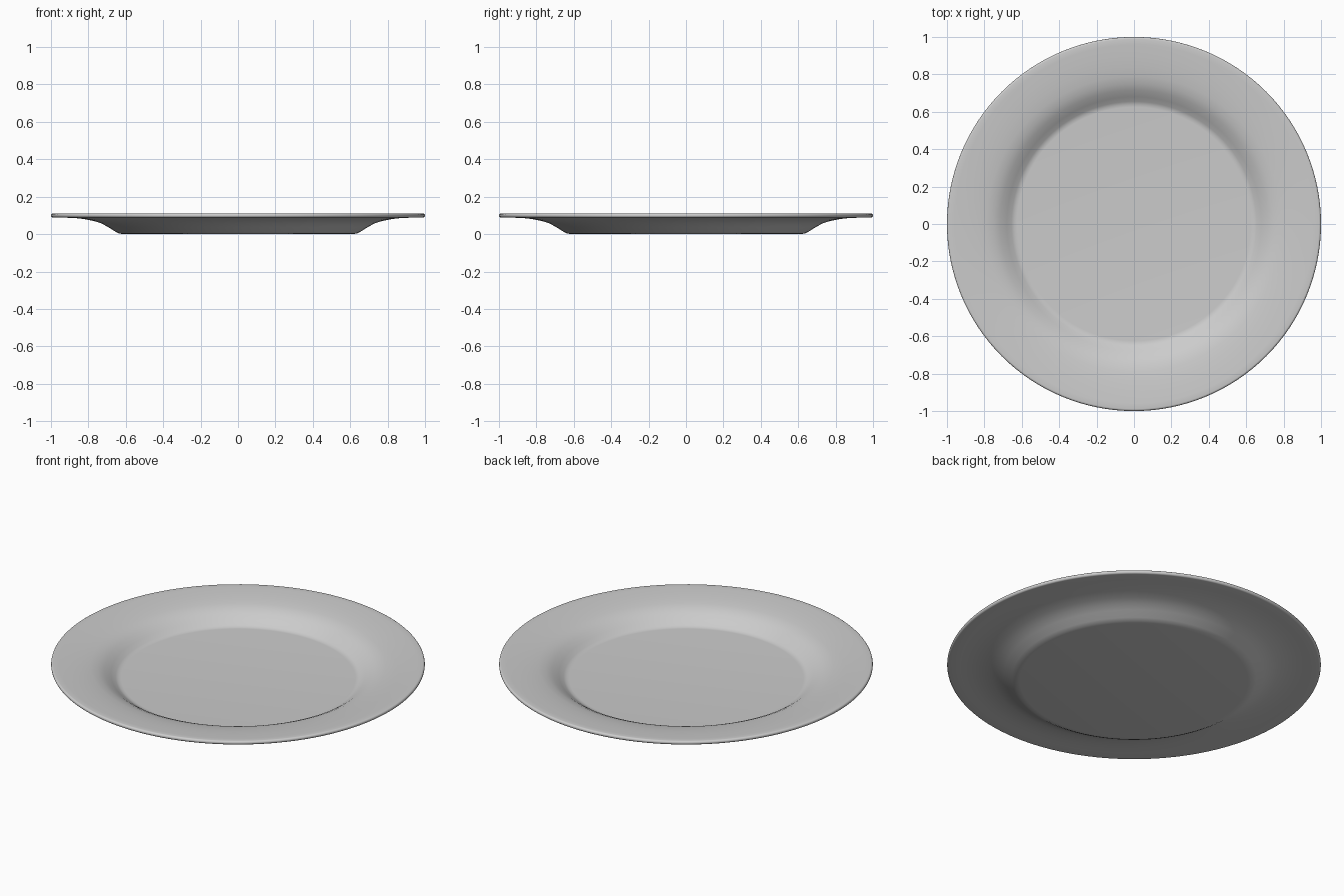
import bpy
import bmesh
import math

cube = bpy.data.objects.get("Cube")
if cube:
    bpy.data.objects.remove(cube, do_unlink=True)

# Pale grey glaze
glaze = bpy.data.materials.new("pale grey glaze")
glaze.use_nodes = True
colour = (0.6, 0.6, 0.6, 1)
glaze.diffuse_color = colour
bsdf = glaze.node_tree.nodes["Principled BSDF"]
bsdf.inputs["Base Color"].default_value = colour
bsdf.inputs["Roughness"].default_value = 0.5

# Half section as (radius, height): underside, rolled lip, then upper surface
underside = [(0, 0), (0.61, 0), (0.635, 0.003), (0.655, 0.013), (0.695, 0.038),
             (0.73, 0.057), (0.77, 0.07), (0.82, 0.08), (0.87, 0.086), (0.93, 0.088)]
lip_radius = 0.011
lip_steps = 8
lip = []
for i in range(lip_steps + 1):
    a = math.pi * (i / lip_steps - 0.5)
    lip.append((1 - lip_radius + lip_radius * math.cos(a),
                0.099 + lip_radius * math.sin(a)))
upper = [(0.96, 0.1085), (0.9, 0.105), (0.84, 0.099), (0.79, 0.092), (0.75, 0.083),
         (0.715, 0.067), (0.68, 0.044), (0.655, 0.026), (0.64, 0.019),
         (0.625, 0.018), (0, 0.018)]
section = underside + lip + upper

# Plate turned around the vertical axis
bm = bmesh.new()
verts = [bm.verts.new((r, 0, z)) for r, z in section]
edges = [bm.edges.new(pair) for pair in zip(verts, verts[1:])]
bmesh.ops.spin(bm, geom=verts + edges, cent=(0, 0, 0), axis=(0, 0, 1),
               angle=math.tau, steps=128, use_merge=True)
bmesh.ops.remove_doubles(bm, verts=bm.verts, dist=0.0001)
bmesh.ops.recalc_face_normals(bm, faces=bm.faces)
mesh = bpy.data.meshes.new("plate")
bm.to_mesh(mesh)
bm.free()
mesh.materials.append(glaze)

plate = bpy.data.objects.new("plate", mesh)
bpy.context.collection.objects.link(plate)
bpy.ops.object.select_all(action="DESELECT")
plate.select_set(True)
bpy.context.view_layer.objects.active = plate
bpy.ops.object.shade_smooth_by_angle(angle=math.radians(40))
